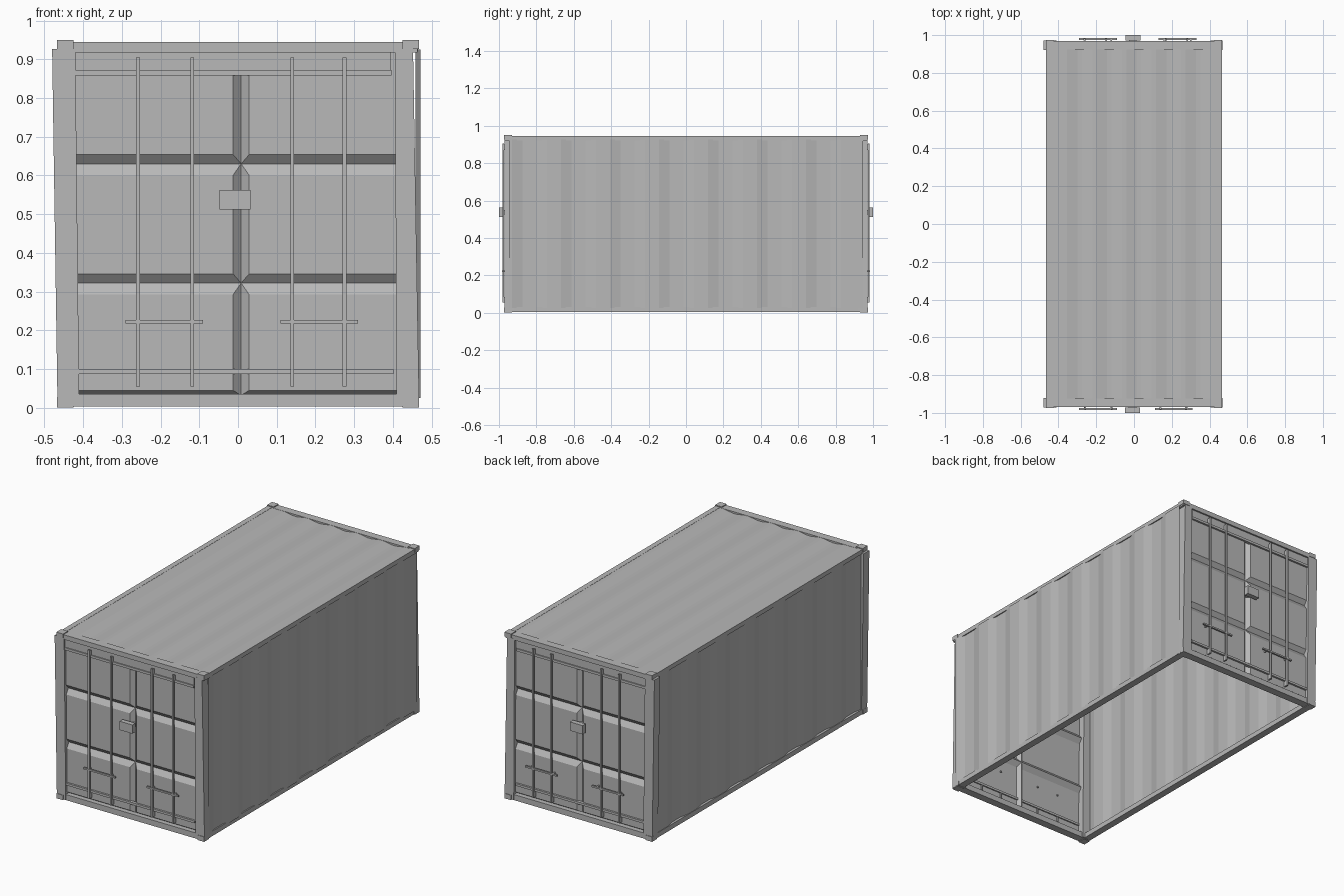
import bpy
import bmesh
from mathutils import Vector

cube = bpy.data.objects.get("Cube")
if cube:
    bpy.data.objects.remove(cube, do_unlink=True)

steel = bpy.data.materials.new("grey_steel")
steel.use_nodes = True
grey = (0.48, 0.48, 0.48, 1)
steel.diffuse_color = grey
steel.node_tree.nodes["Principled BSDF"].inputs["Base Color"].default_value = grey


def finish(name, bm, outward=None):
    """Turn a bmesh into an object, facing sheets towards 'outward'."""
    bm.normal_update()
    if outward:
        flip = [f for f in bm.faces if f.normal.dot(Vector(outward)) < 0]
        bmesh.ops.reverse_faces(bm, faces=flip)
    else:
        bmesh.ops.recalc_face_normals(bm, faces=bm.faces)
    mesh = bpy.data.meshes.new(name)
    bm.to_mesh(mesh)
    bm.free()
    mesh.materials.append(steel)
    obj = bpy.data.objects.new(name, mesh)
    bpy.context.collection.objects.link(obj)
    return obj


def box(name, xs, ys, zs, lean=(0, 0)):
    """Box from ranges; 'lean' moves the two top x edges."""
    bm = bmesh.new()
    bmesh.ops.create_cube(bm, size=1)
    for v in bm.verts:
        i, j, k = (int(c > 0) for c in v.co)
        v.co = (xs[i] + k * lean[i], ys[j], zs[k])
    return finish(name, bm)


def end_box(name, s, xs, near, far, zs):
    """Box on the front (s = -1) or back (s = 1), given distances from the middle."""
    return box(name, xs, sorted((s * near, s * far)), zs)


def wave(start, end, first, period, count, low_flat, slope, high, low):
    """Trapezoid corrugation as (distance, height) pairs."""
    pts = [(start, high)]
    for k in range(count):
        u = first + k * period
        for du, h in ((0, high), (slope, low), (slope + low_flat, low),
                      (2 * slope + low_flat, high)):
            if start < u + du < end:
                pts.append((u + du, h))
    return pts + [(end, pts[-1][1])]


def sheet(name, pts, place, a, b, outward):
    """Sweep a corrugation straight from a to b."""
    bm = bmesh.new()
    rows = [[bm.verts.new(place(u, h, t)) for u, h in pts] for t in (a, b)]
    for i in range(len(pts) - 1):
        bm.faces.new((rows[0][i], rows[0][i + 1], rows[1][i + 1], rows[1][i]))
    return finish(name, bm, outward)


# Corrugated side walls and roof
for side, s, high in (("left", 1, 0.471), ("right", -1, 0.464)):
    pts = wave(-0.945, 0.945, -0.93, 0.262, 8, 0.076, 0.055, high, high - 0.012)
    sheet(side + "_wall", pts, lambda u, h, t: (s * h, u, t), 0.025, 0.925, (s, 0, 0))
roof_pts = wave(-0.455, 0.455, -0.355, 0.157, 5, 0.024, 0.055, 0.944, 0.935)
sheet("roof", roof_pts, lambda u, h, t: (u, t, h), -0.945, 0.945, (0, 0, 1))

# Long rails
for side, s in (("left", 1), ("right", -1)):
    box(side + "_bottom_rail", sorted((s * 0.425, s * 0.466)), (-0.93, 0.93), (0.004, 0.032))
    box(side + "_top_rail", sorted((s * 0.435, s * 0.465)), (-0.93, 0.93), (0.92, 0.945))


def door_panel(bm, s, xs, zs, x_cut, z_cut):
    """Raised door field with bevelled borders."""
    def ring(x0, x1, z0, z1, d):
        return [bm.verts.new((x, s * d, z))
                for x, z in ((x0, z0), (x1, z0), (x1, z1), (x0, z1))]
    rim = ring(*xs, *zs, 0.937)
    face = ring(xs[0] + x_cut[0], xs[1] - x_cut[1], zs[0] + z_cut[0], zs[1] - z_cut[1], 0.957)
    bm.faces.new(face)
    for i in range(4):
        j = (i + 1) % 4
        bm.faces.new((rim[i], rim[j], face[j], face[i]))


def build_end(end, s, seam, rods, handles, lock):
    # Posts, sill and header
    ys = sorted((s * 0.92, s * 0.971))
    box(end + "_right_post", (-0.466, -0.41), ys, (0.004, 0.927), (-0.014, -0.01))
    box(end + "_left_post", (0.41, 0.468), ys, (0.004, 0.927), (-0.005, -0.016))
    end_box(end + "_sill", s, (-0.464, 0.464), 0.925, 0.97, (0.003, 0.035))
    end_box(end + "_header", s, (-0.464, 0.464), 0.925, 0.97, (0.918, 0.945))

    # Corner castings
    for side, t in (("left", 1), ("right", -1)):
        xs = sorted((t * 0.425, t * 0.467))
        end_box(f"{end}_{side}_top_casting", s, xs, 0.93, 0.974, (0.926, 0.95))
        end_box(f"{end}_{side}_bottom_casting", s, xs, 0.93, 0.974, (0, 0.028))

    # Two doors with three raised fields each
    levels = (0.032, 0.322, 0.63, 0.925)
    for side, xs, x_cut in (("right", (-0.44, seam), (0.003, 0.021)),
                            ("left", (seam, 0.435), (0.021, 0.003))):
        bm = bmesh.new()
        for k in range(3):
            z_cut = (0.013 if k == 0 else 0.024, 0.003 if k == 2 else 0.03)
            door_panel(bm, s, xs, levels[k:k + 2], x_cut, z_cut)
        finish(f"{end}_{side}_door", bm, (0, s, 0))

    # Cross bars
    end_box(end + "_upper_plate", s, (-0.42, 0.395), 0.95, 0.962, (0.872, 0.917))
    end_box(end + "_upper_bar", s, (-0.422, 0.397), 0.95, 0.968, (0.858, 0.872))
    end_box(end + "_lower_bar", s, (-0.41, 0.402), 0.95, 0.968, (0.087, 0.1))

    # Locking rods with keepers
    for n, x in enumerate(rods, 1):
        end_box(f"{end}_rod_{n}", s, (x - 0.005, x + 0.005), 0.972, 0.982, (0.055, 0.905))
        for part, z in (("upper", 0.885), ("lower", 0.07)):
            end_box(f"{end}_{part}_keeper_{n}", s, (x - 0.004, x + 0.004),
                    0.95, 0.98, (z - 0.015, z + 0.015))

    # Handles and lock box
    for n, x in enumerate(handles, 1):
        end_box(f"{end}_handle_{n}", s, (x, x + 0.2), 0.974, 0.984, (0.217, 0.226))
        for x_foot in (x + 0.03, x + 0.17):
            end_box(f"{end}_handle_foot_{n}", s, (x_foot - 0.004, x_foot + 0.004),
                    0.95, 0.976, (0.218, 0.225))
    end_box(end + "_lock_box", s, lock, 0.972, 1.0, (0.512, 0.562))
    end_box(end + "_lock_mount", s, (lock[0] + 0.02, lock[1] - 0.02), 0.935, 0.975, (0.525, 0.55))


build_end("front", -1, 0.008, (-0.258, -0.118, 0.14, 0.275), (-0.29, 0.11), (-0.048, 0.032))
build_end("back", 1, 0.0, (-0.262, -0.148, 0.168, 0.282), (-0.29, 0.13), (-0.046, 0.034))
